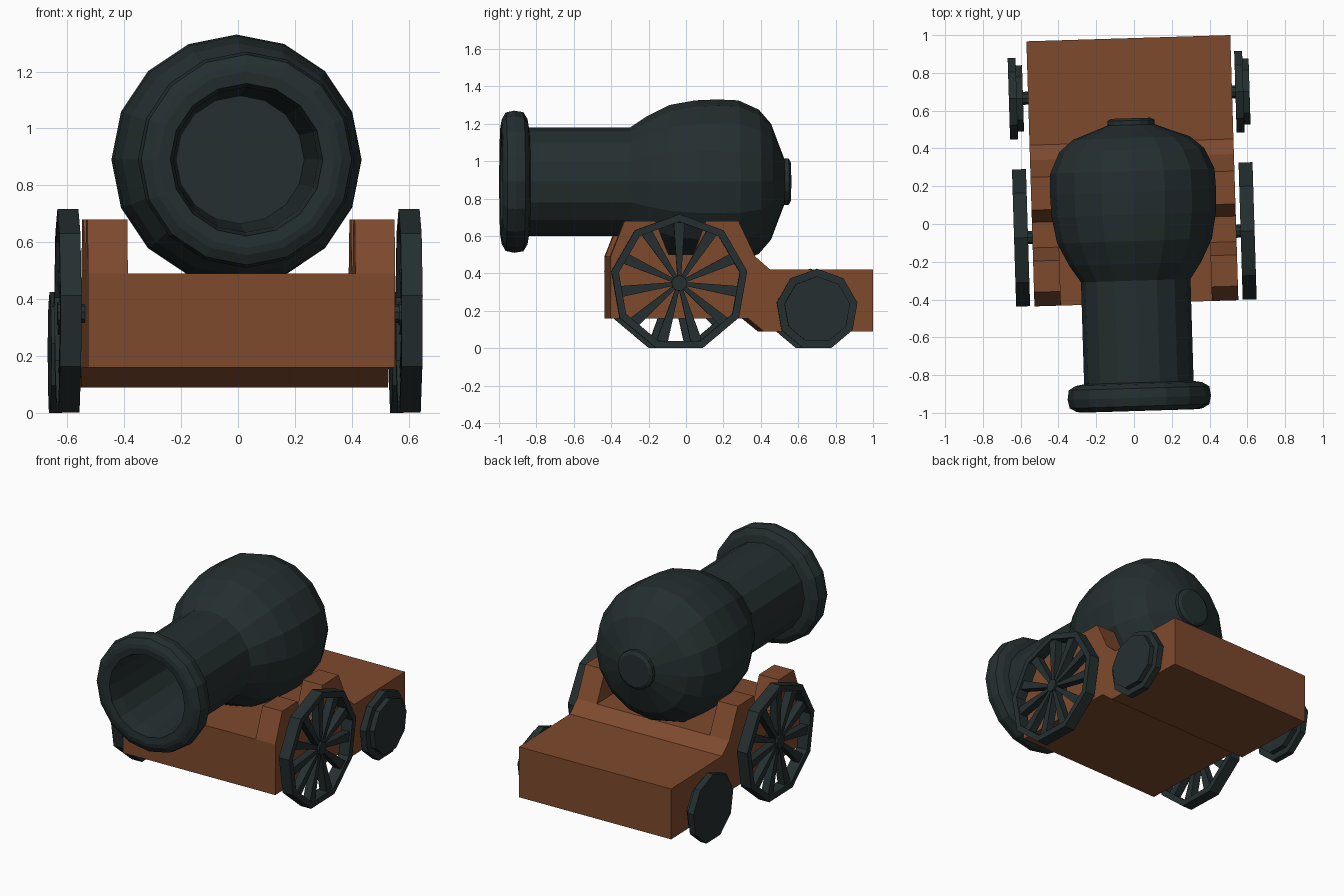
import bpy, bmesh, math
from math import sin, cos, pi, tau

if "Cube" in bpy.data.objects:
    bpy.data.objects.remove(bpy.data.objects["Cube"])

YAW = math.radians(1.75)   # the whole model is turned slightly about z


def material(name, rgb):
    m = bpy.data.materials.new(name)
    m.diffuse_color = (*rgb, 1)
    m.use_nodes = True
    m.node_tree.nodes["Principled BSDF"].inputs["Base Color"].default_value = m.diffuse_color
    return m


IRON = material("dark iron", (0.018, 0.028, 0.029))
WOOD = material("brown wood", (0.21, 0.068, 0.027))


def finish(bm, name, mat):
    bmesh.ops.recalc_face_normals(bm, faces=bm.faces[:])
    me = bpy.data.meshes.new(name)
    bm.to_mesh(me)
    bm.free()
    me.materials.append(mat)
    ob = bpy.data.objects.new(name, me)
    ob.rotation_euler.z = YAW
    bpy.context.collection.objects.link(ob)
    return ob


def prism(bm, pts, x0, x1):
    """Extrude a (y, z) outline from x0 to x1."""
    a = [bm.verts.new((x0, y, z)) for y, z in pts]
    b = [bm.verts.new((x1, y, z)) for y, z in pts]
    bm.faces.new(a)
    bm.faces.new(b[::-1])
    for i in range(len(pts)):
        j = (i + 1) % len(pts)
        bm.faces.new((a[i], b[i], b[j], a[j]))


def ngon(n, r, cy, cz):
    """Polygon with one corner at the top."""
    return [(cy + r * sin(tau * k / n), cz + r * cos(tau * k / n)) for k in range(n)]


def rim(bm, n, r_out, r_in, cy, cz, x0, x1):
    rings = [[bm.verts.new((x, y, z)) for y, z in ngon(n, r, cy, cz)]
             for x, r in ((x0, r_out), (x1, r_out), (x1, r_in), (x0, r_in))]
    for a, b in zip(rings, rings[1:] + rings[:1]):
        for i in range(n):
            j = (i + 1) % n
            bm.faces.new((a[i], a[j], b[j], b[i]))


# Barrel: closed lathe profile (y, radius), from bore floor over the muzzle to the rear knob
profile = [(-0.25, 0.225), (-0.9, 0.255), (-0.985, 0.268), (-0.99, 0.31),
           (-0.985, 0.335), (-0.965, 0.37), (-0.92, 0.38), (-0.87, 0.372),
           (-0.848, 0.335), (-0.84, 0.29), (-0.30, 0.29), (-0.21, 0.35),
           (-0.09, 0.41), (0.05, 0.435), (0.17, 0.44), (0.28, 0.435),
           (0.39, 0.385), (0.455, 0.31), (0.50, 0.19), (0.525, 0.125),
           (0.548, 0.125), (0.56, 0.105)]
bm = bmesh.new()
N = 16
rings = [[bm.verts.new((x, y, z)) for x, z in ngon(N, r, 0, 0.89)] for y, r in profile]
for a, b in zip(rings, rings[1:]):
    for i in range(N):
        j = (i + 1) % N
        bm.faces.new((a[i], a[j], b[j], b[i]))
bm.faces.new(rings[0])
bm.faces.new(rings[-1])
finish(bm, "barrel", IRON)

# Carriage body
bm = bmesh.new()
prism(bm, [(-0.42, 0.16), (-0.42, 0.49), (0.354, 0.49), (0.434, 0.42),
           (0.984, 0.42), (0.984, 0.09), (0.40, 0.09), (0.314, 0.16)], -0.54, 0.54)
finish(bm, "carriage_body", WOOD)

# Notched cheeks either side of the barrel
cheek = [(-0.42, 0.49), (-0.345, 0.68), (-0.18, 0.68), (-0.11, 0.5),
         (0.025, 0.5), (0.09, 0.68), (0.264, 0.68), (0.354, 0.49)]
for side, x0 in (("left", -0.54), ("right", 0.40)):
    bm = bmesh.new()
    prism(bm, cheek, x0, x0 + 0.14)
    finish(bm, side + "_cheek", WOOD)

# Wheels: the left ones are shifted copies, as the stepped rear discs show
FY, FZ, FR = -0.055, 0.348, 0.3686
RY, RZ, RR = 0.683, 0.206, 0.219
for side, c in (("left", -0.6), ("right", 0.6)):
    # front wheel: nine-sided rim, hub and eleven flared spokes
    bm = bmesh.new()
    rim(bm, 9, FR, FR - 0.04, FY, FZ, c - 0.037, c + 0.037)
    prism(bm, ngon(9, 0.042, FY, FZ), c - 0.037, c + 0.037)
    for k in range(11):
        t = tau * k / 11
        spoke = [(-0.010, 0.03), (0.010, 0.03), (0.030, 0.325), (-0.030, 0.325)]
        prism(bm, [(FY + u * cos(t) + v * sin(t), FZ - u * sin(t) + v * cos(t))
                   for u, v in spoke], c - 0.025, c + 0.025)
    finish(bm, side + "_front_wheel", IRON)

    # rear wheel: solid disc with a smaller raised disc
    bm = bmesh.new()
    prism(bm, ngon(9, RR, RY, RZ), c - 0.042, c)
    prism(bm, ngon(9, 0.178, RY, RZ), c - 0.01, c + 0.033)
    finish(bm, side + "_rear_wheel", IRON)

# Axles
for name, y, z in (("front_axle", FY, FZ), ("rear_axle", RY, RZ)):
    bm = bmesh.new()
    prism(bm, ngon(9, 0.035, y, z), -0.57, 0.57)
    finish(bm, name, IRON)
